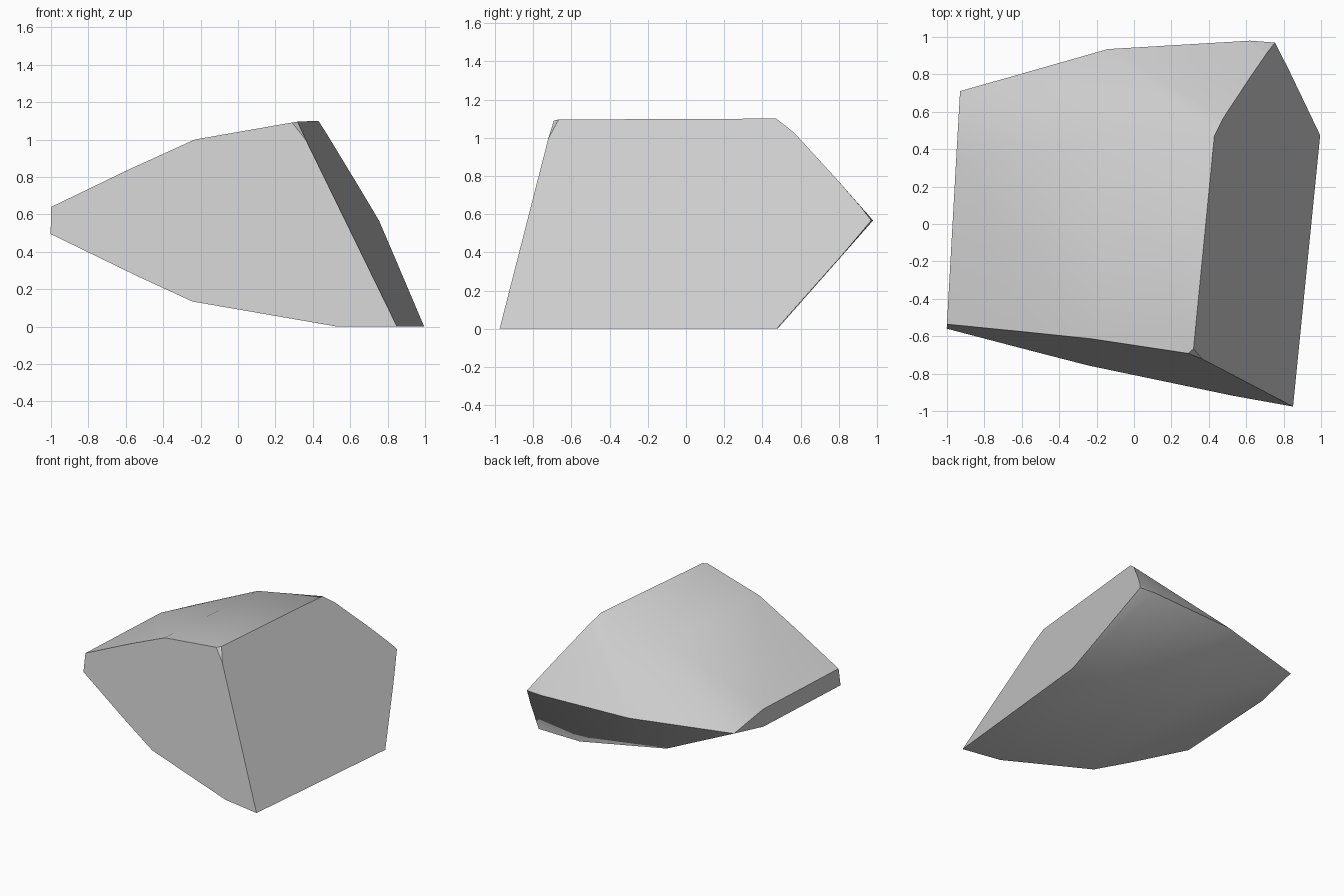
import bpy
import bmesh
from math import radians
from mathutils import Vector

cube = bpy.data.objects.get("Cube")
if cube:
    bpy.data.objects.remove(cube, do_unlink=True)

MID_Z = 0.567      # height of the sharp rear ridge
FRONT_Y = -1.3     # stations overrun the front, then get cut back

# Cross-sections along x:
# ridge x, ridge y, shoulder x, shoulder y, front x, half thickness
STATIONS = [
    (-0.93, 0.71, -0.95, 0.36, -1.043, 0.072),
    (-0.14, 0.935, -0.14, 0.45, -0.29, 0.433),
    (0.62, 0.98, 0.62, 0.48, 0.505, 0.567),
    (1.30, 0.93, 1.30, 0.47, 1.30, 0.567),
]

# Cleaved flat faces: point on plane, outward normal
CUTS = [
    ((0, -0.823, 0), (-0.18, -1, 0.168)),        # front
    ((0.948, 0, 0), (1, -0.1, 0.514)),           # side
    ((0.29, -0.692, 1.09), (0.48, -0.66, 0.58)), # chipped corner
]


def cleave(bm, point, normal):
    """Slice off everything beyond the plane and cap the opening."""
    bmesh.ops.bisect_plane(bm, geom=bm.verts[:] + bm.edges[:] + bm.faces[:],
                           plane_co=point, plane_no=Vector(normal).normalized(),
                           clear_outer=True)
    rim = [e for e in bm.edges if e.is_boundary]
    bmesh.ops.holes_fill(bm, edges=rim, sides=0)


# Wedge-backed stone body, mirrored about the ridge height
bm = bmesh.new()
for ridge_x, ridge_y, shoulder_x, shoulder_y, front_x, half in STATIONS:
    bm.verts.new((ridge_x, ridge_y, MID_Z))
    for side in (-1, 1):
        z = MID_Z + side * half
        bm.verts.new((shoulder_x, shoulder_y, z))
        bm.verts.new((front_x, FRONT_Y, z))
hull = bmesh.ops.convex_hull(bm, input=bm.verts[:])
inner = [g for g in hull["geom_interior"] if isinstance(g, bmesh.types.BMVert)]
bmesh.ops.delete(bm, geom=inner, context='VERTS')

for point, normal in CUTS:
    cleave(bm, point, normal)
bmesh.ops.dissolve_limit(bm, angle_limit=radians(0.6),
                         verts=bm.verts[:], edges=bm.edges[:])
bmesh.ops.recalc_face_normals(bm, faces=bm.faces[:])

# Smooth the worn surfaces, keep cleaved borders and the chip crisp
for face in bm.faces:
    face.smooth = True
for edge in bm.edges:
    chip = any(f.calc_area() < 0.01 for f in edge.link_faces)
    edge.smooth = not chip and edge.calc_face_angle(0) < radians(55)

mesh = bpy.data.meshes.new("stone_chunk")
bm.to_mesh(mesh)
bm.free()
stone = bpy.data.objects.new("stone_chunk", mesh)
bpy.context.collection.objects.link(stone)

# Plain grey stone
grey = bpy.data.materials.new("light_grey")
grey.use_nodes = True
colour = (0.6, 0.6, 0.6, 1)
grey.diffuse_color = colour
shader = next(n for n in grey.node_tree.nodes if n.type == 'BSDF_PRINCIPLED')
shader.inputs["Base Color"].default_value = colour
mesh.materials.append(grey)
